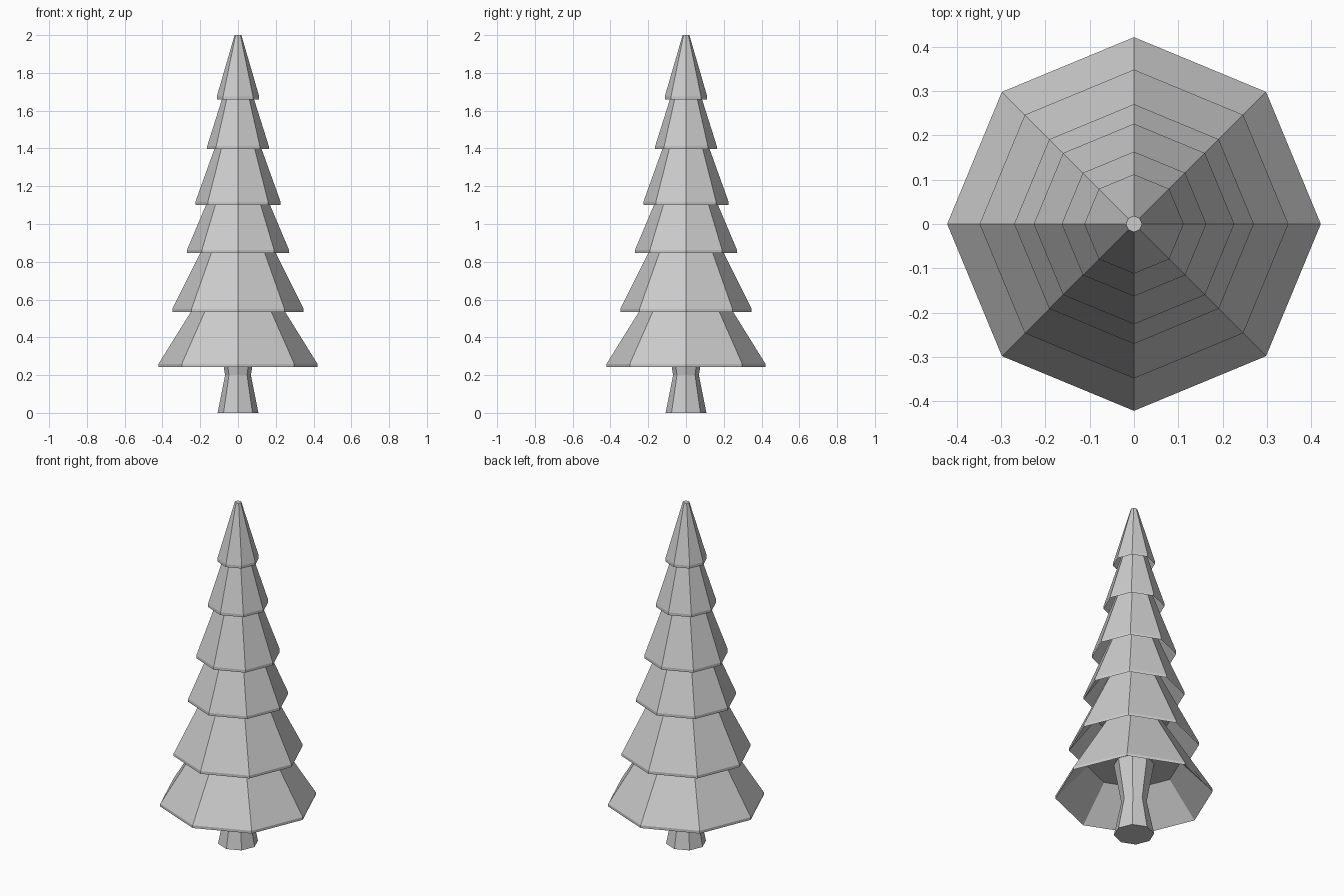
import bpy, bmesh
from math import cos, sin, pi

if "Cube" in bpy.data.objects:
    bpy.data.objects.remove(bpy.data.objects["Cube"])

SIDES = 8


def lathe(name, profile):
    """Closed eight-sided solid from (radius, z) rings, capped at both ends."""
    bm = bmesh.new()
    rings = [[bm.verts.new((r * cos(2 * pi * i / SIDES), r * sin(2 * pi * i / SIDES), z))
              for i in range(SIDES)] for r, z in profile]
    for a, b in zip(rings, rings[1:]):
        for i in range(SIDES):
            j = (i + 1) % SIDES
            bm.faces.new((a[i], a[j], b[j], b[i]))
    bm.faces.new(rings[0])
    bm.faces.new(rings[-1])
    bmesh.ops.recalc_face_normals(bm, faces=bm.faces)
    mesh = bpy.data.meshes.new(name)
    bm.to_mesh(mesh)
    bm.free()
    obj = bpy.data.objects.new(name, mesh)
    bpy.context.collection.objects.link(obj)
    return obj


# Trunk, pinched just under the branches
lathe("trunk", [(0.108, 0), (0.068, 0.2), (0.108, 0.43)])

# Branch tiers: bottom z, rim radius, radius where the next tier begins, hollow depth
tiers = [
    (0.243, 0.421, 0.25, 0.187),
    (0.534, 0.348, 0.20, 0.18),
    (0.847, 0.27, 0.17, 0.15),
    (1.10, 0.226, 0.125, 0.17),
    (1.397, 0.163, 0.085, 0.15),
    (1.66, 0.112, 0.018, 0.12),
]
for n, (z, rim, neck, depth) in enumerate(tiers):
    rim_top = z + 0.016
    last = n == len(tiers) - 1
    neck_z = 2.0 if last else tiers[n + 1][0]
    # the slope continues up into the hollow of the tier above
    top_z = neck_z if last else neck_z + tiers[n + 1][3]
    slope = (neck - rim) / (neck_z - rim_top)
    top_r = rim + slope * (top_z - rim_top)
    lathe(f"branch_tier_{n + 1}",
          [(rim * 0.59, z + depth), (rim, z), (rim, rim_top), (top_r, top_z)])
